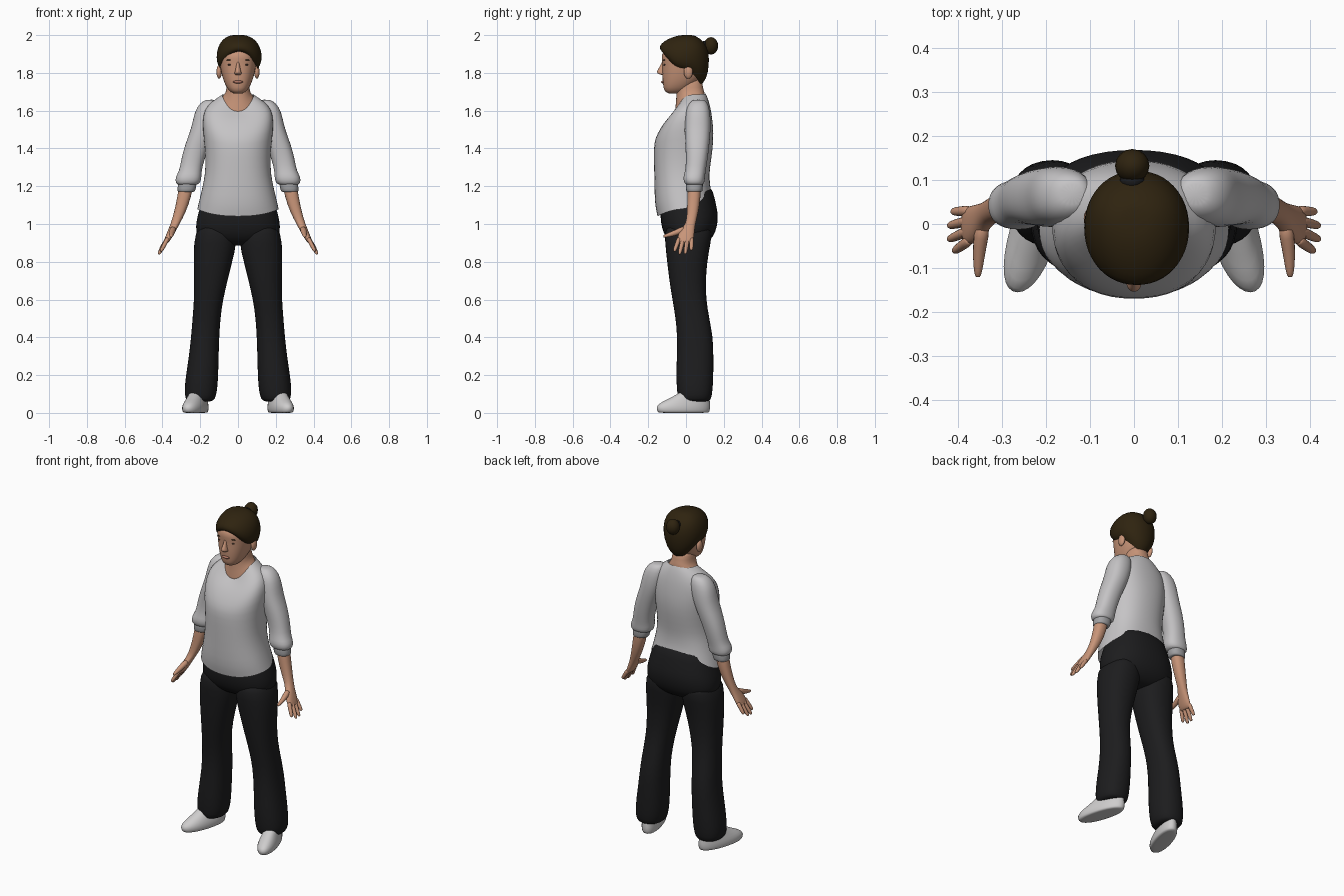
import bpy, bmesh, math
from mathutils import Vector

def material(name, r, g, b):
    m = bpy.data.materials.new(name)
    m.diffuse_color = (r, g, b, 1)
    return m

SHIRT = material("light_grey_cloth", .56, .55, .56)
CUFF = material("mid_grey_cloth", .36, .36, .37)
BLACK = material("black_cloth", .012, .012, .013)
SKIN = material("skin", .58, .30, .19)
LIP = material("lip", .40, .17, .12)
HAIR = material("dark_brown_hair", .028, .017, .005)
SHOE = material("white_shoe", .62, .61, .61)
EYE = material("dark_eye", .06, .035, .025)

def finish(name, bm, mat, mirror=False, subdiv=1):
    bmesh.ops.recalc_face_normals(bm, faces=bm.faces)
    me = bpy.data.meshes.new(name)
    bm.to_mesh(me)
    bm.free()
    me.materials.append(mat)
    for p in me.polygons:
        p.use_smooth = True
    ob = bpy.data.objects.new(name, me)
    bpy.context.collection.objects.link(ob)
    if mirror:
        mod = ob.modifiers.new("mirror", "MIRROR")
        mod.use_mirror_merge = False
    if subdiv:
        mod = ob.modifiers.new("smooth", "SUBSURF")
        mod.levels = mod.render_levels = subdiv
    return ob

def skin_rings(bm, rings, cap_start, cap_end):
    n = len(rings[0])
    for a, b in zip(rings, rings[1:]):
        for i in range(n):
            bm.faces.new((a[i], a[(i + 1) % n], b[(i + 1) % n], b[i]))
    for ring, cap in ((rings[0], cap_start), (rings[-1], cap_end)):
        if cap:
            c = bm.verts.new(sum((v.co for v in ring), Vector()) / n)
            for i in range(n):
                bm.faces.new((ring[i], ring[(i + 1) % n], c))

def loft(name, mat, rows, mirror=False, caps=(True, True), e=2.3, n=24, shear=0):
    """Rows: centre x, front y, back y, half width, side z [, front z, back z]."""
    bm = bmesh.new()
    rings = []
    for row in rows:
        cx, yf, yb, rx, zs = row[:5]
        zf, zb = row[5:] if len(row) > 5 else (zs, zs)
        cy, ry = (yf + yb) / 2, (yb - yf) / 2
        ring = []
        for i in range(n):
            a = 2 * math.pi * i / n
            u, t = (math.copysign(abs(f) ** (2 / e), f) for f in (math.cos(a), math.sin(a)))
            y = cy + ry * t
            z = zs + ((zf if t < 0 else zb) - zs) * t * t
            ring.append(bm.verts.new((cx + rx * u + shear * y, y, z)))
        rings.append(ring)
    skin_rings(bm, rings, *caps)
    return finish(name, bm, mat, mirror)

def tube(name, mat, pts, radii, n=8):
    bm = bmesh.new()
    pts = [Vector(p) for p in pts]
    rings = []
    for k, p in enumerate(pts):
        d = pts[min(k + 1, len(pts) - 1)] - pts[max(k - 1, 0)]
        q = d.to_track_quat('Z', 'Y')
        rings.append([bm.verts.new(p + q @ Vector((radii[k] * math.cos(2 * math.pi * i / n),
                      radii[k] * math.sin(2 * math.pi * i / n), 0))) for i in range(n)])
    skin_rings(bm, rings, True, True)
    return finish(name, bm, mat, True)

def blob(name, mat, loc, size, mirror=False):
    bm = bmesh.new()
    bmesh.ops.create_uvsphere(bm, u_segments=16, v_segments=10, radius=1)
    for v in bm.verts:
        v.co = Vector(loc) + Vector(c * s for c, s in zip(v.co, size))
    return finish(name, bm, mat, mirror, 0)

# Shirt body: scooped neckline, hem low in front and high at the back
loft("shirt_body", SHIRT, [
    (0, -.058, .105, .085, 1.685, 1.595, 1.69),
    (0, -.075, .115, .115, 1.665, 1.578, 1.67),
    (0, -.105, .13, .165, 1.63, 1.55, 1.62),
    (0, -.137, .14, .188, 1.58, 1.505, 1.56),
    (0, -.166, .148, .188, 1.5, 1.45, 1.48),
    (0, -.172, .143, .176, 1.4),
    (0, -.170, .128, .172, 1.3),
    (0, -.168, .126, .183, 1.22, 1.2, 1.26),
    (0, -.166, .127, .203, 1.14, 1.1, 1.22),
    (0, -.152, .132, .217, 1.08, 1.04, 1.19)], caps=(False, False))

# Sleeves with a puffed end, grey cuff inside
loft("sleeve", SHIRT, [
    (.14, .03, .105, .04, 1.658), (.155, 0, .125, .066, 1.62),
    (.168, -.006, .132, .07, 1.56), (.182, -.01, .132, .068, 1.5),
    (.215, -.005, .125, .067, 1.42), (.24, 0, .115, .062, 1.34),
    (.252, -.005, .105, .06, 1.28), (.262, -.016, .101, .07, 1.25),
    (.265, -.012, .099, .068, 1.218), (.268, .002, .088, .05, 1.205)], True, n=16)
loft("cuff", CUFF, [
    (.266, -.002, .092, .05, 1.23), (.27, -.002, .09, .05, 1.2),
    (.274, 0, .088, .048, 1.172), (.274, .006, .082, .04, 1.17)], True, n=16)

# Trousers: hips, then legs flaring to gathered ends
loft("trouser_hips", BLACK, [
    (0, -.11, .135, .165, 1.21), (0, -.12, .152, .187, 1.14),
    (0, -.136, .168, .208, 1.07), (0, -.137, .172, .222, 1.02),
    (0, -.122, .157, .228, .95), (0, -.09, .125, .19, .91),
    (0, -.05, .09, .11, .885)])
loft("trouser_leg", BLACK, [
    (.115, -.12, .15, .10, 1.0), (.12, -.113, .132, .117, .9),
    (.133, -.102, .114, .104, .8), (.144, -.09, .106, .09, .7),
    (.156, -.074, .108, .078, .6), (.167, -.056, .125, .075, .5),
    (.174, -.048, .145, .076, .4), (.181, -.05, .147, .08, .3),
    (.19, -.054, .147, .087, .2), (.197, -.05, .143, .089, .12),
    (.2, -.044, .135, .08, .07), (.2, -.03, .12, .06, .06)], True, n=16)

# Shoes, turned slightly outward
loft("shoe", SHOE, [
    (.222, -.15, .122, .05, .0), (.222, -.153, .127, .056, .006),
    (.222, -.164, .132, .059, .03), (.222, -.14, .13, .053, .055),
    (.222, -.07, .125, .044, .085), (.222, -.02, .12, .04, .12)],
    True, e=2.2, n=16, shear=-.27)

# Neck and upper chest
loft("neck", SKIN, [
    (0, -.06, .085, .06, 1.77), (0, -.05, .09, .059, 1.72),
    (0, -.052, .098, .068, 1.69, 1.66, 1.7),
    (0, -.058, .1, .084, 1.675, 1.6, 1.68),
    (0, -.064, .1, .1, 1.64, 1.56, 1.64)])

# Head and face
loft("head", SKIN, [
    (0, -.095, -.03, .025, 1.69), (0, -.118, .01, .05, 1.705),
    (0, -.122, .05, .07, 1.74), (0, -.126, .09, .084, 1.78),
    (0, -.126, .1, .093, 1.82), (0, -.126, .11, .099, 1.86),
    (0, -.133, .11, .1, 1.89), (0, -.11, .1, .09, 1.94)])
loft("nose", SKIN, [
    (0, -.128, -.1, .008, 1.86), (0, -.138, -.1, .01, 1.835),
    (0, -.156, -.1, .016, 1.808), (0, -.155, -.1, .021, 1.797),
    (0, -.13, -.1, .015, 1.788)], n=12)
blob("ear", SKIN, (.1, .012, 1.805), (.014, .024, .036), True)
blob("eye", EYE, (.04, -.112, 1.843), (.016, .007, .005), True)
blob("brow", HAIR, (.042, -.114, 1.868), (.02, .007, .003), True)
blob("lips", LIP, (0, -.12, 1.752), (.026, .012, .008))

# Hair cap swept back into a bun with a tie
loft("hair", HAIR, [
    (.006, -.122, .08, .096, 1.825, 1.915, 1.735),
    (.006, -.139, .11, .114, 1.84, 1.922, 1.765),
    (.006, -.142, .124, .123, 1.88, 1.945, 1.84),
    (.006, -.118, .122, .115, 1.935, 1.968, 1.91),
    (.004, -.078, .1, .088, 1.978, 1.988, 1.962),
    (.002, -.035, .05, .045, 2.0)], caps=(False, True), e=2.1)
blob("hair_tie", BLACK, (-.004, .098, 1.94), (.028, .024, .03))
blob("hair_bun", HAIR, (-.004, .132, 1.943), (.039, .038, .046))

# Forearm and palm
loft("forearm", SKIN, [
    (.27, .01, .082, .04, 1.23), (.285, .007, .078, .037, 1.14),
    (.308, .005, .066, .031, 1.06), (.333, .0, .05, .024, 1.0),
    (.35, -.034, .046, .022, .965), (.369, -.048, .042, .019, .925),
    (.382, -.047, .037, .014, .9)], True, n=16)

# Fingers and thumb
tips = [(.408, -.062, .855), (.42, -.035, .84), (.42, -.004, .842), (.412, .028, .862)]
for i, tip in enumerate(tips):
    base = Vector((.372, -.036 + .022 * i, .925))
    end = Vector(tip)
    tube("finger", SKIN, [base, base.lerp(end, .5), base.lerp(end, .85), end],
         (.014, .012, .011, .007))
tube("thumb", SKIN, [(.343, -.005, .975), (.35, -.05, .955), (.353, -.09, .942), (.354, -.12, .934)],
     (.02, .017, .013, .008))
